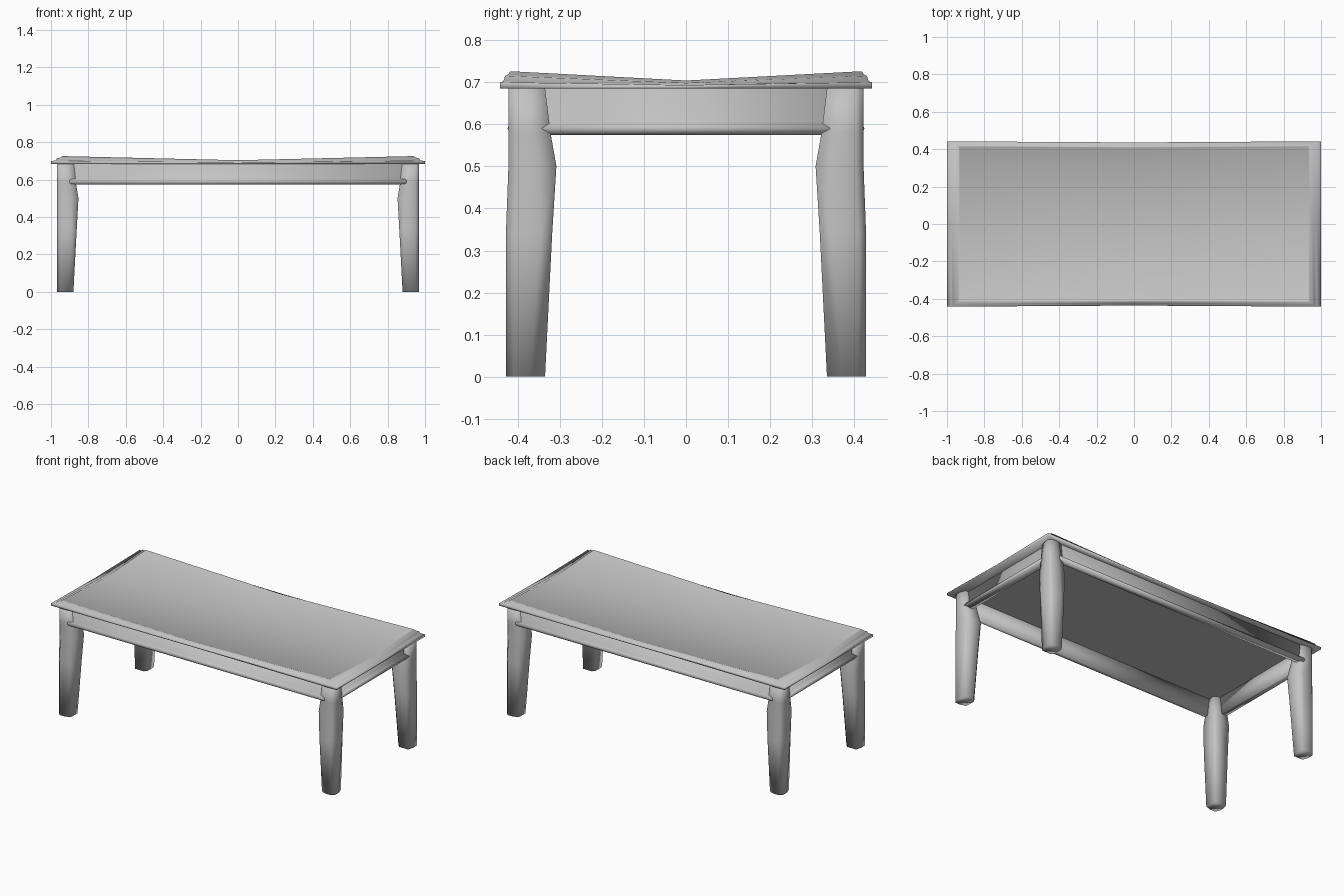
import bpy, bmesh

cube = bpy.data.objects.get("Cube")
if cube:
    bpy.data.objects.remove(cube, do_unlink=True)

grey = bpy.data.materials.new("plain_grey")
grey.use_nodes = True
COLOUR = (0.55, 0.55, 0.55, 1)
grey.diffuse_color = COLOUR
grey.node_tree.nodes["Principled BSDF"].inputs["Base Color"].default_value = COLOUR


def finish(name, bm):
    """Turn a bmesh into a smooth-shaded grey object."""
    bmesh.ops.recalc_face_normals(bm, faces=bm.faces)
    for f in bm.faces:
        f.smooth = True
    mesh = bpy.data.meshes.new(name)
    bm.to_mesh(mesh)
    bm.free()
    mesh.materials.append(grey)
    obj = bpy.data.objects.new(name, mesh)
    bpy.context.collection.objects.link(obj)
    return obj


def loft(bm, rings, caps=True):
    """Skin a stack of equal-length rings of points."""
    loops = [[bm.verts.new(p) for p in ring] for ring in rings]
    for a, b in zip(loops, loops[1:]):
        for i in range(len(a)):
            j = (i + 1) % len(a)
            bm.faces.new((a[i], a[j], b[j], b[i]))
    if caps:
        bm.faces.new(loops[0])
        bm.faces.new(loops[-1])
    return loops


# Tabletop: stepped rim, high corners and a sagging middle
GRID = [(-1, -1), (0, -1), (1, -1), (1, 0), (1, 1), (0, 1), (-1, 1), (-1, 0)]
RIM = [  # half x, half y, corner height, middle height
    (0.90, 0.40, 0.685, 0.685),
    (1.00, 0.442, 0.685, 0.685),
    (1.00, 0.442, 0.700, 0.693),
    (0.975, 0.434, 0.702, 0.694),
    (0.968, 0.430, 0.715, 0.698),
    (0.950, 0.424, 0.718, 0.700),
    (0.940, 0.417, 0.726, 0.704),
    (0.932, 0.414, 0.724, 0.702),
]
bm = bmesh.new()
rings = []
for hx, hy, corner, middle in RIM:
    ring = []
    for gx, gy in GRID:
        mid = gx * gy == 0
        ring.append((gx * hx, gy * (hy - 0.006 * mid), middle if mid else corner))
    rings.append(ring)
loops = loft(bm, rings, caps=False)
bm.faces.new(loops[0])
centre = bm.verts.new((0, 0, 0.700))
top = loops[-1]
for i in range(0, 8, 2):
    bm.faces.new((top[i], top[i + 1], centre, top[i - 1]))
finish("tabletop", bm)


# Legs: chamfered posts whose inner faces swell at the knee
LEVELS = [  # height, inner x, inner y, start of inner chamfer
    (0.0, 0.880, 0.335, 0.035),
    (0.34, 0.862, 0.318, 0.026),
    (0.50, 0.853, 0.308, 0.040),
    (0.58, 0.866, 0.322, 0.040),
    (0.686, 0.878, 0.335, 0.035),
]
OUT_X, OUT_Y, CUT = 0.968, 0.428, 0.018
for sx, side in ((1, "left"), (-1, "right")):
    for sy, end in ((-1, "front"), (1, "back")):
        bm = bmesh.new()
        rings = []
        for z, ix, iy, c in LEVELS:
            oy = OUT_Y - 0.006 * (z > 0.4)
            section = [
                (OUT_X - CUT, oy), (OUT_X, oy - CUT),
                (OUT_X, iy + c), (OUT_X - 0.012, iy),
                (ix + 0.015, iy), (ix, iy + 0.015),
                (ix, oy - 0.012), (ix + c, oy),
            ]
            rings.append([(sx * x, sy * y, z) for x, y in section])
        loft(bm, rings)
        finish(f"{end}_{side}_leg", bm)


# Aprons: thin boards with a rounded bead along the bottom
def apron(name, half, face, bead, sign, along_x):
    inner = face - 0.02
    profile = [
        (inner, 0.688), (face, 0.688), (face, 0.606), (bead - 0.006, 0.602),
        (bead, 0.590), (bead - 0.006, 0.578), (face, 0.574), (inner, 0.574),
    ]
    bm = bmesh.new()
    rings = []
    for t in (-half, half):
        rings.append([(t, sign * d, z) if along_x else (sign * d, t, z)
                      for d, z in profile])
    loft(bm, rings)
    finish(name, bm)


apron("front_apron", 0.90, 0.408, 0.424, -1, True)
apron("back_apron", 0.90, 0.408, 0.424, 1, True)
apron("left_apron", 0.36, 0.935, 0.962, 1, False)
apron("right_apron", 0.36, 0.935, 0.962, -1, False)
